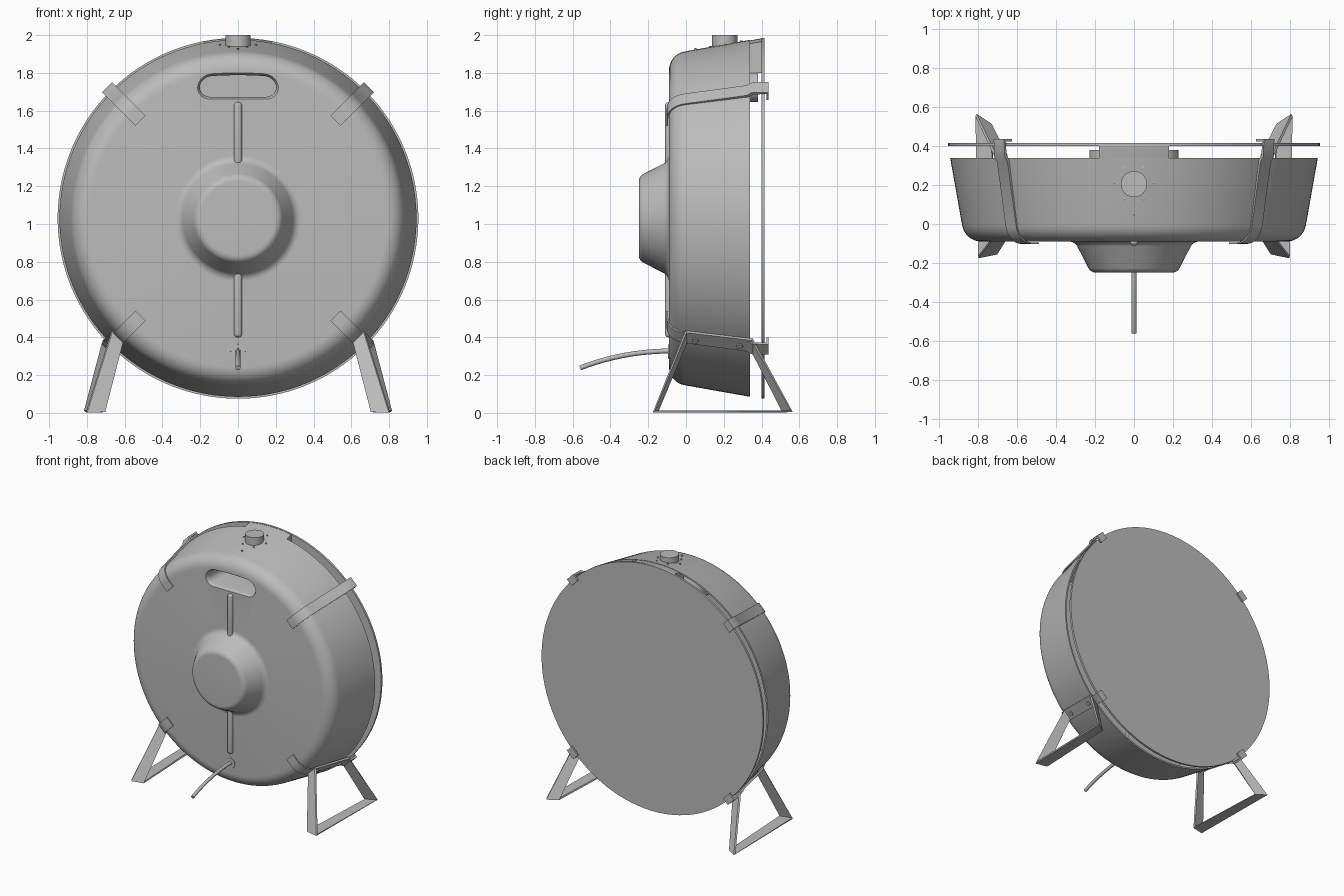
import bpy, bmesh, math
from mathutils import Vector, Matrix

cube = bpy.data.objects.get("Cube")
if cube:
    bpy.data.objects.remove(cube, do_unlink=True)

grey = bpy.data.materials.new("plain grey")
grey.use_nodes = True
grey.diffuse_color = (0.5, 0.5, 0.5, 1)
grey.node_tree.nodes["Principled BSDF"].inputs["Base Color"].default_value = (0.5, 0.5, 0.5, 1)

CZ = 1.03  # height of the drum axis


def finish(name, bm, angle=35):
    bmesh.ops.recalc_face_normals(bm, faces=bm.faces)
    me = bpy.data.meshes.new(name)
    bm.to_mesh(me)
    bm.free()
    me.materials.append(grey)
    ob = bpy.data.objects.new(name, me)
    bpy.context.collection.objects.link(ob)
    smooth(ob, angle)
    return ob


def activate(ob):
    bpy.ops.object.select_all(action='DESELECT')
    ob.select_set(True)
    bpy.context.view_layer.objects.active = ob


def smooth(ob, angle=35):
    activate(ob)
    bpy.ops.object.shade_smooth_by_angle(angle=math.radians(angle))


def apply_modifier(ob, kind, **settings):
    mod = ob.modifiers.new(kind.title(), kind)
    for key, value in settings.items():
        setattr(mod, key, value)
    activate(ob)
    bpy.ops.object.modifier_apply(modifier=mod.name)


def loft(name, rings, cap=True, angle=35):
    """Skin a list of closed rings that have equal point counts."""
    bm = bmesh.new()
    loops = [[bm.verts.new(p) for p in ring] for ring in rings]
    n = len(loops[0])
    for a, b in zip(loops, loops[1:]):
        for i in range(n):
            j = (i + 1) % n
            bm.faces.new((a[i], a[j], b[j], b[i]))
    if cap:
        bm.faces.new(loops[0])
        bm.faces.new(loops[-1])
    return finish(name, bm, angle)


def lathe(name, profile, cz=CZ, steps=128, angle=35):
    """Spin (radius, y) points about a front-to-back axis."""
    bm = bmesh.new()
    verts = [bm.verts.new((r, y, cz)) for r, y in profile]
    edges = [bm.edges.new(pair) for pair in zip(verts, verts[1:])]
    bmesh.ops.spin(bm, geom=verts + edges, cent=(0, 0, cz), axis=(0, 1, 0),
                   angle=math.tau, steps=steps, use_duplicate=False)
    bmesh.ops.remove_doubles(bm, verts=bm.verts, dist=1e-4)
    return finish(name, bm, angle)


def cylinder(name, radius, depth, centre, direction, segments=32):
    bm = bmesh.new()
    rot = Vector((0, 0, 1)).rotation_difference(Vector(direction)).to_matrix().to_4x4()
    bmesh.ops.create_cone(bm, cap_ends=True, segments=segments, radius1=radius,
                          radius2=radius, depth=depth,
                          matrix=Matrix.Translation(centre) @ rot)
    return finish(name, bm)


def box(name, centre, size, bevel):
    bm = bmesh.new()
    bmesh.ops.create_cube(bm, size=1, matrix=Matrix.Translation(centre) @ Matrix.Diagonal((*size, 1)))
    ob = finish(name, bm)
    apply_modifier(ob, 'BEVEL', width=bevel, segments=4)
    smooth(ob)
    return ob


def arc(cr, cy, radius, start, end, count=8):
    angles = [math.radians(start + (end - start) * i / count) for i in range(count + 1)]
    return [(cr + radius * math.cos(a), cy + radius * math.sin(a)) for a in angles]


# Hollow drum shell with rounded front edge and raised hub
outer = [(0, -0.25)] + arc(0.195, -0.205, 0.045, -90, -30)
outer += arc(0.335, -0.14, 0.05, 150, 90)
outer += arc(0.785, 0.01, 0.1, -90, -10) + [(0.945, 0.34)]
inner = [(0.933, 0.34), (0.872, 0.01), (0.785, -0.075), (0.31, -0.075), (0.21, -0.235), (0, -0.235)]
shell = lathe("drum_shell", outer + inner)

# Handle recess: slightly arched slot, lofted into a closed pocket
def slot(offset, y):
    points = []
    for side in (1, -1):
        for i in range(13):
            a = math.radians(-90 + 180 * i / 12) + (0 if side == 1 else math.pi)
            x = side * 0.14 + (0.062 + offset) * math.cos(a)
            z = 1.733 + (0.055 + offset) * math.sin(a) - 0.25 * x * x
            points.append((x, y, z))
        if side == 1:
            for k in range(1, 8):
                x = 0.14 - 0.28 * k / 8
                points.append((x, y, 1.733 + 0.055 + offset - 0.25 * x * x))
    return points


cutter = loft("handle_cutter", [slot(0.012, -0.2), slot(0.012, 0.1)])
cutter.hide_render = True
apply_modifier(shell, 'BOOLEAN', operation='DIFFERENCE', object=cutter, solver='EXACT')
bpy.data.objects.remove(cutter, do_unlink=True)
smooth(shell)
loft("handle_pocket", [slot(0.0, 0.36), slot(0.0, -0.06), slot(0.004, -0.078),
                       slot(0.0125, -0.09), slot(0.028, -0.074), slot(0.028, 0.38)])

# Flat back plate
lathe("back_plate", [(0, 0.4), (0.955, 0.4), (0.955, 0.416), (0, 0.416)])

# Block that joins shell and plate under the top edge
def block_ring(radius, y):
    top = [(0.18 - 0.36 * i / 16) for i in range(17)]
    return [(-0.18, y, 1.8), (0.18, y, 1.8)] + [
        (x, y, CZ + math.sqrt(radius ** 2 - x * x)) for x in top]


loft("top_block", [block_ring(0.925, 0.28), block_ring(0.942, 0.34), block_ring(0.953, 0.402)])

# Ribs above and below the hub
for name, low, high in (("upper_rib", 1.3, 1.645), ("lower_rib", 0.4, 0.77)):
    box(name, (0, -0.09, (low + high) / 2), (0.042, 0.042, high - low), 0.018)

# Power cable and its grommet
lathe("cable_grommet", [(0, -0.094), (0.038, -0.094), (0.04, -0.08), (0, -0.08)], cz=0.325, steps=32)
curve = bpy.data.curves.new("cable", 'CURVE')
curve.dimensions = '3D'
curve.bevel_depth = 0.013
curve.use_fill_caps = True
spline = curve.splines.new('BEZIER')
spline.bezier_points.add(1)
for point, y, z, dy, dz in zip(spline.bezier_points, (-0.07, -0.56), (0.328, 0.238),
                               (-0.17, -0.15), (0, -0.06)):
    point.co = (0, y, z)
    point.handle_left = (0, y - dy, z - dz)
    point.handle_right = (0, y + dy, z + dz)
curve.materials.append(grey)
cable = bpy.data.objects.new("cable", curve)
bpy.context.collection.objects.link(cable)

# Knob on top, ringed by small marks
cylinder("top_knob", 0.067, 0.11, (0, 0.205, 1.945), (0, 0, 1), 48)
marks = [(0.095 * math.cos(k * math.pi / 3), 0.21 + 0.095 * math.sin(k * math.pi / 3))
         for k in range(6)] + [(0, 0.05)]
for x, y in marks:
    if abs(x) > 0.01 or y < 0.1:
        r = 0.885 + 0.17 * y
        cylinder("knob_mark", 0.006, 0.016, (x, y, CZ + math.sqrt(r * r - x * x)), (0, 0, 1), 10)

# Four straps that follow the shell and hook over the plate
path = [(0.73, -0.094)] + arc(0.785, 0.01, 0.104, -90, -10) + [
    (0.946, 0.33), (0.966, 0.36), (0.968, 0.425), (0.925, 0.425)]
thick = arc(0.785, 0.01, 0.112, -90, -10)
path_out = [(0.73, -0.102)] + thick + [(0.958, 0.32), (0.98, 0.35), (0.982, 0.438), (0.925, 0.438)]
for sx, sz, name in ((1, 1, "upper_left"), (-1, 1, "upper_right"), (1, -1, "lower_left"), (-1, -1, "lower_right")):
    out = Vector((sx, 0, sz)).normalized()
    side = Vector((-sz, 0, sx)).normalized()
    rings = []
    for (ra, ya), (rb, yb) in zip(path, path_out):
        low = Vector((0, ya, CZ)) + out * ra
        high = Vector((0, yb, CZ)) + out * rb
        rings.append([low - side * 0.038, low + side * 0.038, high + side * 0.038, high - side * 0.038])
    loft("strap_" + name, rings)

# Bent flat-bar legs, bolted on the lower straps
stations = [((0.668, 0, 0.43), (0.612, 0, 0.372)), ((0.80, -0.17, 0.008), (0.705, -0.15, 0.008)),
            ((0.812, 0.56, 0.008), (0.735, 0.51, 0.008)), ((0.712, 0.35, 0.388), (0.655, 0.35, 0.33))]
for sx, name in ((1, "left"), (-1, "right")):
    bm = bmesh.new()
    pairs = [[bm.verts.new((sx * x, y, z)) for x, y, z in pair] for pair in stations]
    for i in range(4):
        a, b = pairs[i], pairs[(i + 1) % 4]
        bm.faces.new((a[0], a[1], b[1], b[0]))
    leg = finish("leg_" + name, bm)
    apply_modifier(leg, 'SOLIDIFY', thickness=0.016, offset=0)
    smooth(leg, 20)
    for y in (0.05, 0.285):
        r = 0.9 + 0.176 * y
        spot = Vector((sx * 0.7071 * r, y, CZ - 0.7071 * r))
        cylinder("leg_bolt", 0.017, 0.024, spot, (sx, -0.17, -1), 20)
